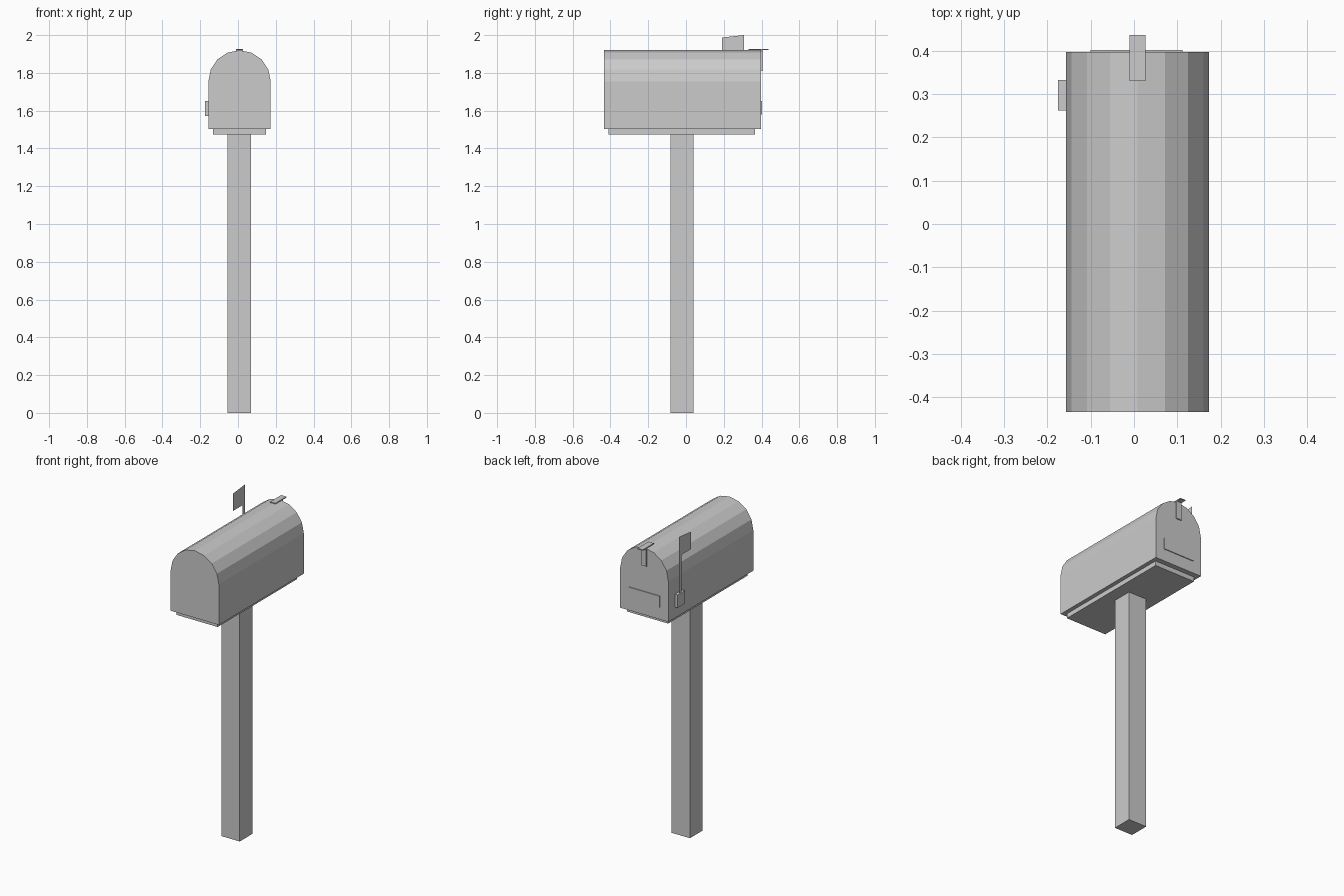
import bpy
import bmesh
import math

cube = bpy.data.objects.get("Cube")
if cube:
    bpy.data.objects.remove(cube, do_unlink=True)

# Single plain grey
grey = bpy.data.materials.new("plain_grey")
grey.use_nodes = True
colour = (0.6, 0.6, 0.6, 1)
grey.diffuse_color = colour
grey.node_tree.nodes["Principled BSDF"].inputs["Base Color"].default_value = colour


def finish(name, bm):
    mesh = bpy.data.meshes.new(name)
    bm.to_mesh(mesh)
    bm.free()
    mesh.materials.append(grey)
    obj = bpy.data.objects.new(name, mesh)
    bpy.context.collection.objects.link(obj)
    return obj


def box(name, xs, ys, zs):
    bm = bmesh.new()
    bmesh.ops.create_cube(bm, size=1)
    for v in bm.verts:
        for i, (low, high) in enumerate((xs, ys, zs)):
            v.co[i] = high if v.co[i] > 0 else low
    return finish(name, bm)


def sheet(name, points, depth=None):
    """Flat polygon, optionally extruded along y into a solid."""
    bm = bmesh.new()
    face = bm.faces.new([bm.verts.new(p) for p in points])
    if depth:
        ext = bmesh.ops.extrude_face_region(bm, geom=[face], use_keep_orig=True)
        moved = [g for g in ext["geom"] if isinstance(g, bmesh.types.BMVert)]
        bmesh.ops.translate(bm, verts=moved, vec=(0, depth, 0))
        bmesh.ops.recalc_face_normals(bm, faces=bm.faces)
    return finish(name, bm)


# Post and mounting board
box("post", (-0.055, 0.07), (-0.083, 0.04), (0, 1.475))
box("mounting_board", (-0.133, 0.148), (-0.41, 0.365), (1.475, 1.504))

# Arched body: straight sides under an eight-sided half round
MID, RADIUS, SPRING, FRONT, BACK = 0.008, 0.165, 1.755, -0.435, 0.397
arch = [(MID + RADIUS * math.cos(math.pi * i / 8), FRONT,
         SPRING + RADIUS * math.sin(math.pi * i / 8)) for i in range(9)]
profile = [(MID - RADIUS, FRONT, 1.504), (MID + RADIUS, FRONT, 1.504)] + arch
sheet("body", profile, BACK - FRONT)

# Raised plate and latch on the back end
box("back_plate", (-0.1, 0.112), (BACK, BACK + 0.005), (1.58, 1.65))
box("latch_strap", (-0.01, 0.026), (BACK, BACK + 0.007), (1.81, 1.921))
box("latch_tab", (-0.01, 0.026), (0.33, 0.437), (1.921, 1.927))

# Signal flag: bracket, with a thin pole and pennant cut from one sheet
box("flag_bracket", (-0.176, -0.157), (0.262, 0.333), (1.572, 1.652))
outline = [(0.286, 1.62), (0.307, 1.62), (0.307, 2.0),
           (0.19, 1.987), (0.19, 1.88), (0.286, 1.88)]
sheet("flag", [(-0.168, y, z) for y, z in outline])
